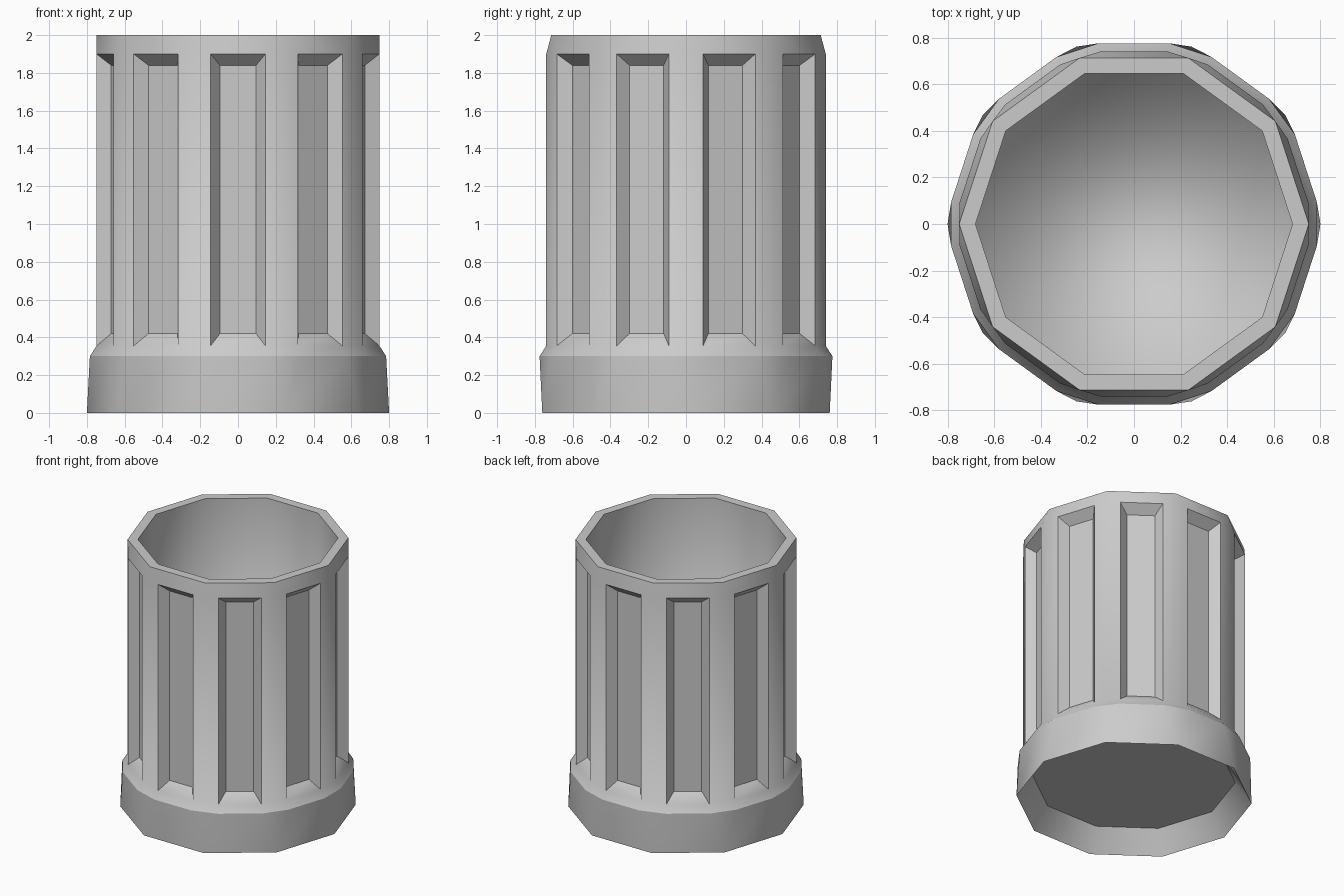
import bpy, bmesh
from math import cos, sin, radians, degrees

if "Cube" in bpy.data.objects:
    bpy.data.objects.remove(bpy.data.objects["Cube"])

N = 10
STEP = 360 / N
HALF = 6.9          # half angle of the flat ribs between recesses
bm = bmesh.new()


def polar(r, deg, z):
    return bm.verts.new((r * cos(radians(deg)), r * sin(radians(deg)), z))


def decagon(r, z):
    return [polar(r, k * STEP, z) for k in range(N)]


def ribbed(r, z):
    # two vertices per corner: (right, left) edges of each rib
    return [(polar(r, k * STEP - HALF, z), polar(r, k * STEP + HALF, z)) for k in range(N)]


def join_decagons(a, b):
    for k in range(N):
        n = (k + 1) % N
        bm.faces.new((a[k], a[n], b[n], b[k]))


def join_ribbed(a, b, bays=True):
    for k in range(N):
        n = (k + 1) % N
        bm.faces.new((a[k][0], a[k][1], b[k][1], b[k][0]))
        if bays:
            bm.faces.new((a[k][1], a[n][0], b[n][0], b[k][1]))


def join_mixed(dec, rib):
    for k in range(N):
        n = (k + 1) % N
        bm.faces.new((dec[k], rib[k][0], rib[k][1]))
        bm.faces.new((dec[k], dec[n], rib[n][0], rib[k][1]))


# Flared base band and ribbed body
foot = decagon(0.80, 0)
shoulder = ribbed(0.79, 0.30)
low = ribbed(0.754, 0.355)
high = ribbed(0.754, 1.90)
rim_out = decagon(0.75, 2.0)
join_mixed(foot, shoulder)
join_ribbed(shoulder, low)
join_ribbed(low, high, bays=False)
join_mixed(rim_out, high)

# Bevelled recesses between the ribs
for k in range(N):
    n = (k + 1) % N
    a = radians((k + 0.5) * STEP)
    outer = [low[k][1], low[n][0], high[n][0], high[k][1]]
    inner = []
    for t, z in ((-0.095, 0.42), (0.095, 0.42), (0.095, 1.84), (-0.095, 1.84)):
        d = 0.675
        inner.append(bm.verts.new((d * cos(a) - t * sin(a), d * sin(a) + t * cos(a), z)))
    bm.faces.new(inner)
    for i in range(4):
        j = (i + 1) % 4
        bm.faces.new((outer[i], outer[j], inner[j], inner[i]))

# Rim, inner wall and floor
rim_in = decagon(0.68, 2.0)
floor = decagon(0.68, 0.20)
join_decagons(rim_out, rim_in)
join_decagons(rim_in, floor)
bm.faces.new(floor)

# Hollow underside
under = decagon(0.69, 0.16)
join_decagons(foot, under)
bm.faces.new(under)

# Smooth shading with sharp recess, rim and shoulder edges
bmesh.ops.recalc_face_normals(bm, faces=bm.faces)
for f in bm.faces:
    f.smooth = True
floor_set = set(floor)
for e in bm.edges:
    on_shoulder = all(abs(v.co.z - 0.30) < 1e-4 for v in e.verts)
    in_floor = all(v in floor_set for v in e.verts)
    sharp = degrees(e.calc_face_angle(0)) > 38 or on_shoulder
    e.smooth = not sharp or in_floor

mesh = bpy.data.meshes.new("waste_bin")
bm.to_mesh(mesh)
bm.free()
obj = bpy.data.objects.new("waste_bin", mesh)
bpy.context.collection.objects.link(obj)
